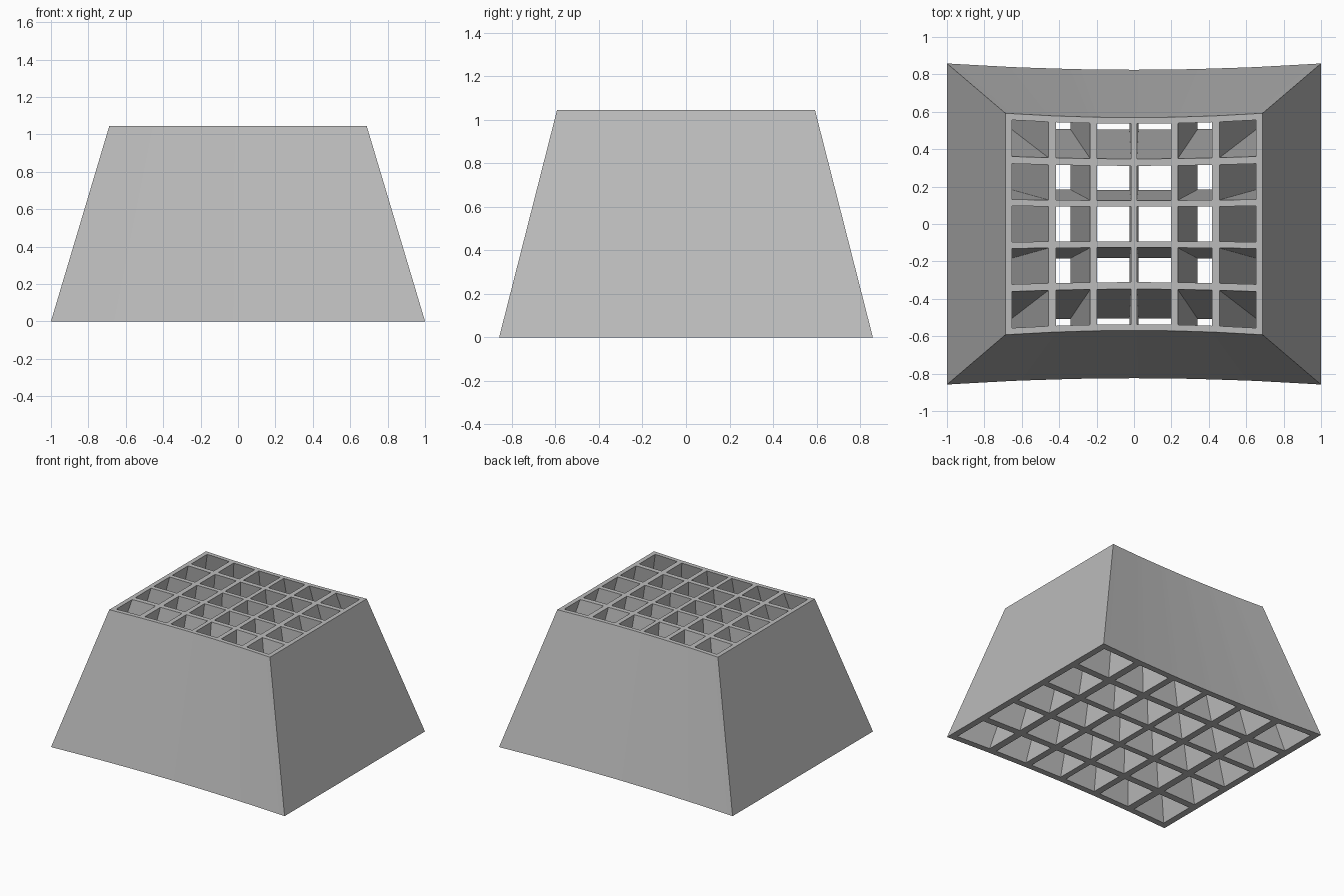
import bpy
import bmesh

cube = bpy.data.objects.get("Cube")
if cube:
    bpy.data.objects.remove(cube, do_unlink=True)

HEIGHT = 1.045
SHRINK_X, SHRINK_Y = 0.688, 0.690   # top section relative to the base
BOW = 0.087                         # inward bow of the front and back walls

# Grid lines of the top section; bars and openings alternate outwards
half_x = [0.016, 0.198, 0.234, 0.417, 0.457, 0.653, 0.688]
half_y = [0.0925, 0.126, 0.311, 0.348, 0.536, 0.569]
xs = [-v for v in reversed(half_x)] + half_x
ys = [-v for v in reversed(half_y)] + half_y


def is_opening(i, j):
    return i % 2 == 1 and j % 2 == 1


# Lattice cross-section on the ground
bm = bmesh.new()
grid = [[bm.verts.new((x / SHRINK_X, y * (1 + BOW * x * x) / SHRINK_Y, 0))
         for y in ys] for x in xs]
for i in range(len(xs) - 1):
    for j in range(len(ys) - 1):
        if not is_opening(i, j):
            bm.faces.new((grid[i][j], grid[i + 1][j],
                          grid[i + 1][j + 1], grid[i][j + 1]))

# Raise a tapered copy, which leaves a flared channel in every opening
result = bmesh.ops.extrude_face_region(bm, geom=bm.faces[:], use_keep_orig=True)
for v in result["geom"]:
    if isinstance(v, bmesh.types.BMVert):
        v.co.x *= SHRINK_X
        v.co.y *= SHRINK_Y
        v.co.z = HEIGHT
bmesh.ops.delete(bm, geom=[v for v in bm.verts if not v.link_faces], context='VERTS')
bmesh.ops.recalc_face_normals(bm, faces=bm.faces[:])

mesh = bpy.data.meshes.new("flared_lattice_block")
bm.to_mesh(mesh)
bm.free()
block = bpy.data.objects.new("flared_lattice_block", mesh)
bpy.context.collection.objects.link(block)

# Plain grey finish
grey = bpy.data.materials.new("grey")
grey.use_nodes = True
colour = (0.5, 0.5, 0.5, 1)
grey.diffuse_color = colour
grey.node_tree.nodes["Principled BSDF"].inputs["Base Color"].default_value = colour
mesh.materials.append(grey)
